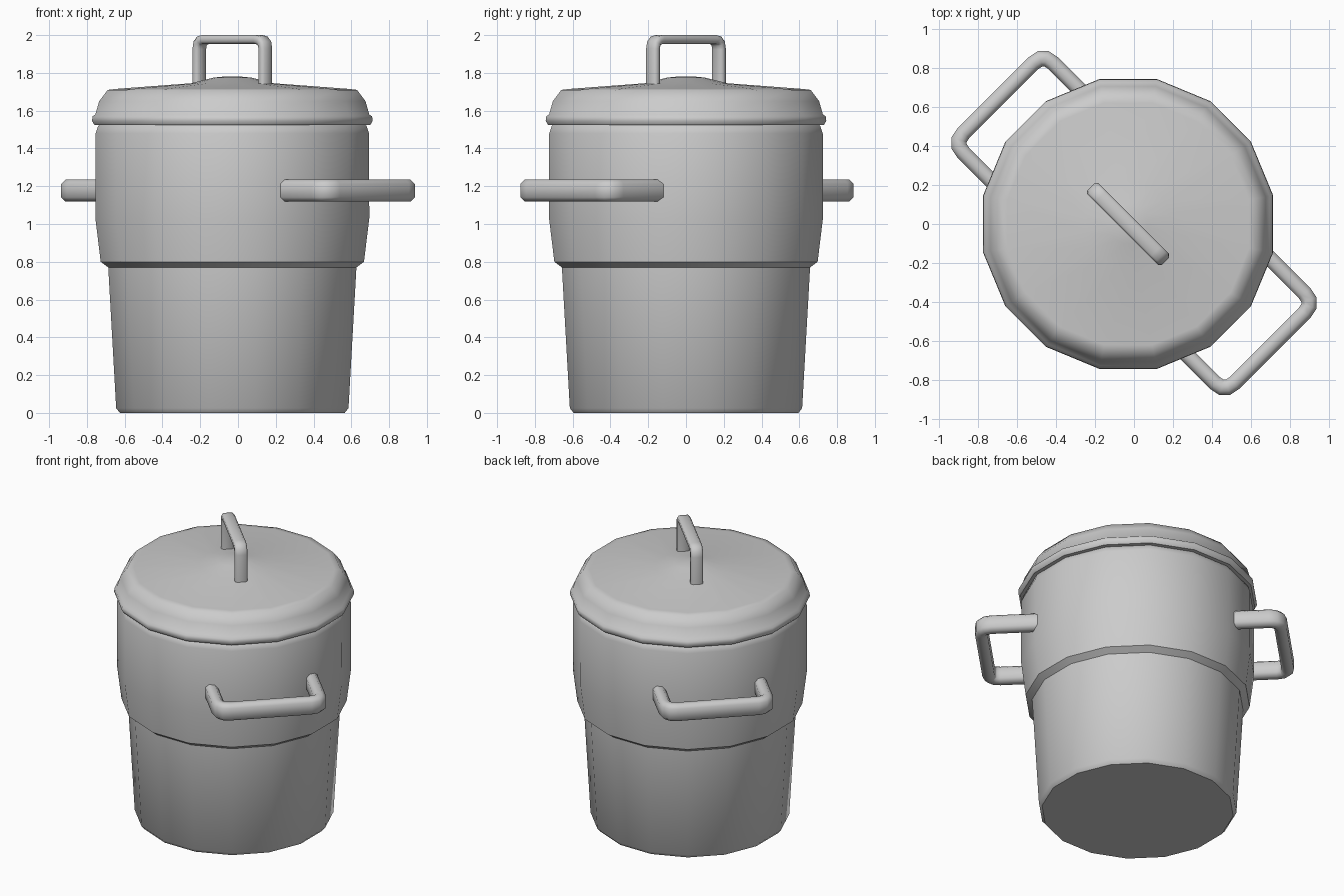
import bpy, bmesh, math
from mathutils import Vector

cube = bpy.data.objects.get("Cube")
if cube:
    bpy.data.objects.remove(cube, do_unlink=True)

SIDES = 16
CENTRE = Vector((-0.03, 0, 0))
OUT = Vector((1, -1, 0)).normalized()    # direction the handles point
ALONG = Vector((1, 1, 0)).normalized()   # direction along the grips
UP = Vector((0, 0, 1))

metal = bpy.data.materials.new("grey metal")
metal.use_nodes = True
grey = (0.6, 0.6, 0.6, 1)
metal.diffuse_color = grey
metal.node_tree.nodes["Principled BSDF"].inputs["Base Color"].default_value = grey


def finish(name, bm, angle):
    bmesh.ops.recalc_face_normals(bm, faces=bm.faces)
    mesh = bpy.data.meshes.new(name)
    bm.to_mesh(mesh)
    bm.free()
    mesh.materials.append(metal)
    obj = bpy.data.objects.new(name, mesh)
    bpy.context.collection.objects.link(obj)
    bpy.ops.object.select_all(action='DESELECT')
    obj.select_set(True)
    bpy.context.view_layer.objects.active = obj
    bpy.ops.object.shade_smooth_by_angle(angle=math.radians(angle))
    return obj


def skin(bm, rings):
    """Bridge a run of vertex rings and cap both ends."""
    loops = [[bm.verts.new(p) for p in ring] for ring in rings]
    for a, b in zip(loops, loops[1:]):
        for i in range(len(a)):
            j = (i + 1) % len(a)
            bm.faces.new((a[i], a[j], b[j], b[i]))
    bm.faces.new(loops[0])
    bm.faces.new(loops[-1])


def lathe(name, profile, angle=40):
    """Turn (half width across flats, height) pairs about the pot's axis."""
    bm = bmesh.new()
    rings = []
    for half, z in profile:
        r = half / math.cos(math.pi / SIDES)
        turns = [2 * math.pi * (i + 0.5) / SIDES for i in range(SIDES)]
        rings.append([CENTRE + Vector((r * math.cos(t), r * math.sin(t), z)) for t in turns])
    skin(bm, rings)
    return finish(name, bm, angle)


def rounded(points, radius, steps=3):
    """Replace the inner corners of a path with short arcs."""
    path = [points[0]]
    for a, p, b in zip(points, points[1:], points[2:]):
        start, end = p + (a - p).normalized() * radius, p + (b - p).normalized() * radius
        for k in range(steps + 1):
            t = k / steps
            path.append(start * (1 - t) ** 2 + p * 2 * t * (1 - t) + end * t * t)
    return path + [points[-1]]


def bar(name, points, normal, thick, wide, bevel, radius):
    """Sweep a chamfered rectangle along a flat path."""
    path = rounded(points, radius)
    a, b = thick / 2, wide / 2
    section = [(a, b - bevel), (a - bevel, b), (bevel - a, b), (-a, b - bevel),
               (-a, bevel - b), (bevel - a, -b), (a - bevel, -b), (a, bevel - b)]
    rings = []
    for i, p in enumerate(path):
        before = (p - path[max(i - 1, 0)]).normalized()
        after = (path[min(i + 1, len(path) - 1)] - p).normalized()
        tangent = (before + after).normalized()
        side = tangent.cross(normal)
        stretch = 1 / max(tangent.dot(after), tangent.dot(before))
        rings.append([p + side * (u * stretch) + normal * v for u, v in section])
    bm = bmesh.new()
    skin(bm, rings)
    return finish(name, bm, 50)


# Tapered pot with a wider upper band
lathe("pot_body", [(0.595, 0), (0.615, 0.025), (0.657, 0.77), (0.697, 0.80),
                   (0.725, 1.03), (0.724, 1.48), (0.71, 1.52), (0.68, 1.54)])

# Domed lid with a rolled rim and a raised centre
lathe("lid", [(0.68, 1.525), (0.73, 1.525), (0.743, 1.545), (0.74, 1.57), (0.725, 1.58),
              (0.705, 1.65), (0.66, 1.71), (0.62, 1.715), (0.22, 1.745),
              (0.10, 1.775), (0.03, 1.782)], 50)

# Lid grip
ends = [CENTRE + OUT * (s * 0.247) for s in (-1, 1)]
bar("lid_grip", [ends[0] + UP * 1.72, ends[0] + UP * 1.977,
                 ends[1] + UP * 1.977, ends[1] + UP * 1.72],
    ALONG, 0.046, 0.08, 0.012, 0.05)

# Side handles, one on each side of the pot
for name, sign, middle in (("left_handle", 1, Vector((0.695, -0.635, 1.177))),
                           ("right_handle", -1, Vector((-0.695, 0.645, 1.177)))):
    inward = OUT * (-sign * 0.38)
    tips = [middle + ALONG * (s * 0.325) for s in (-1, 1)]
    bar(name, [tips[0] + inward, tips[0], tips[1], tips[1] + inward],
        UP, 0.078, 0.115, 0.022, 0.07)
